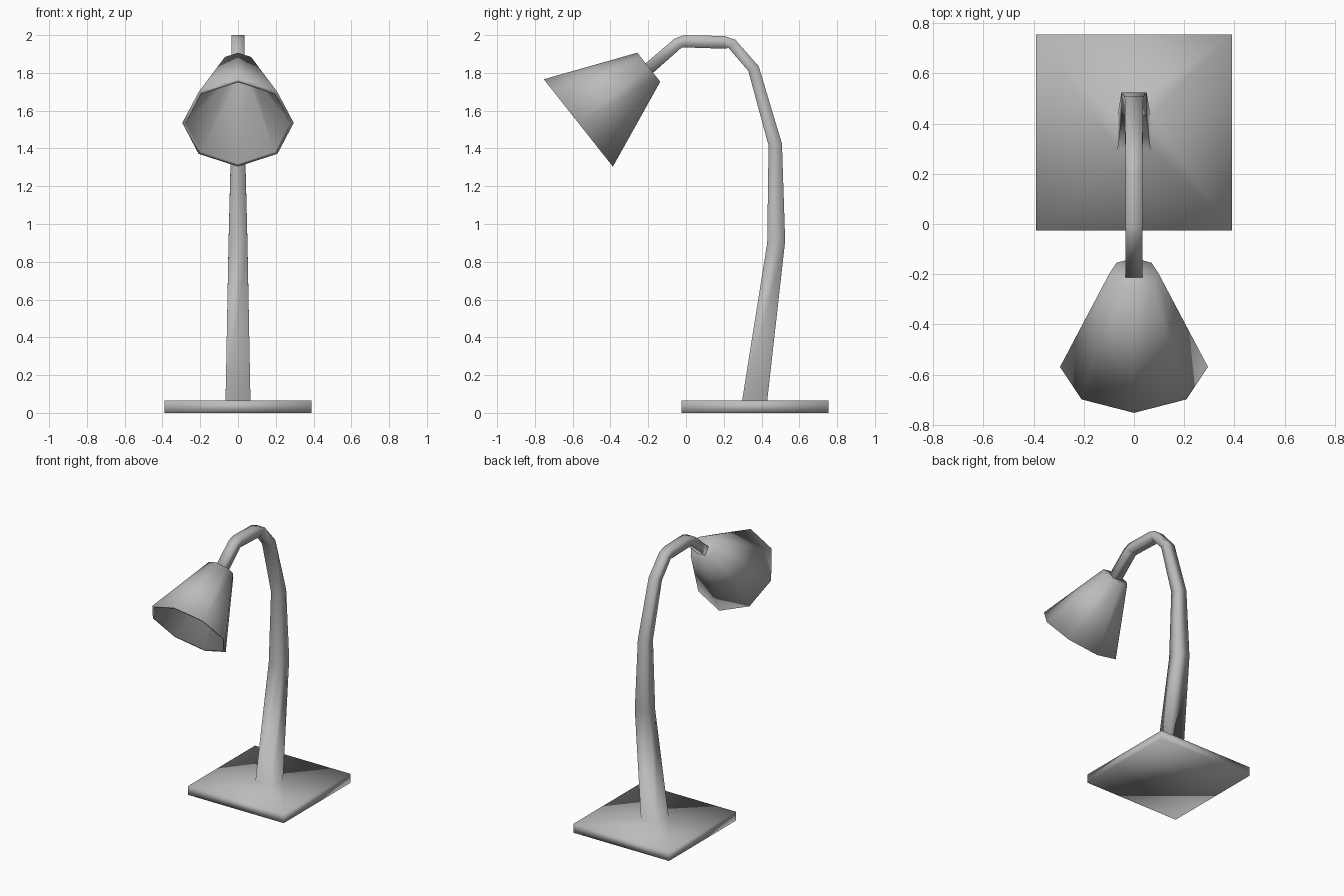
import bpy
import bmesh
from math import sin, cos, pi
from mathutils import Vector

if "Cube" in bpy.data.objects:
    bpy.data.objects.remove(bpy.data.objects["Cube"], do_unlink=True)

grey = bpy.data.materials.new("plain grey")
grey.use_nodes = True
grey.diffuse_color = (0.5, 0.5, 0.5, 1)
grey.node_tree.nodes["Principled BSDF"].inputs["Base Color"].default_value = (0.5, 0.5, 0.5, 1)


def loft(name, rings):
    """Join matching rings of points into one smooth closed skin."""
    bm = bmesh.new()
    loops = [[bm.verts.new(p) for p in ring] for ring in rings]
    for a, b in zip(loops, loops[1:]):
        n = len(a)
        for i in range(n):
            j = (i + 1) % n
            bm.faces.new((a[i], a[j], b[j], b[i]))
    bm.faces.new(loops[0])
    bm.faces.new(loops[-1])
    bmesh.ops.recalc_face_normals(bm, faces=bm.faces[:])
    for f in bm.faces:
        f.smooth = True
    mesh = bpy.data.meshes.new(name)
    bm.to_mesh(mesh)
    bm.free()
    mesh.materials.append(grey)
    obj = bpy.data.objects.new(name, mesh)
    bpy.context.collection.objects.link(obj)
    return obj


def section(w, inner, outer):
    """Four-cornered section between an inner and an outer (y, z) point."""
    return [(-w, *inner), (w, *inner), (w, *outer), (-w, *outer)]


# Square foot whose top runs into the tapered, bent stem
loft("base_and_stem", [
    section(0.39, (-0.025, 0), (0.755, 0)),
    section(0.39, (-0.025, 0.065), (0.755, 0.065)),
    section(0.066, (0.297, 0.065), (0.43, 0.065)),
    section(0.05, (0.43, 0.9), (0.525, 0.91)),
    section(0.037, (0.437, 1.415), (0.508, 1.425)),
    section(0.035, (0.33, 1.81), (0.385, 1.835)),
    section(0.034, (0.225, 1.932), (0.262, 1.975)),
    section(0.034, (0.205, 1.928), (0.205, 1.995)),
    section(0.034, (-0.01, 1.935), (-0.01, 2.0)),
    section(0.034, (-0.022, 1.935), (-0.06, 1.982)),
    section(0.034, (-0.183, 1.793), (-0.223, 1.843)),
])

# Hollow eight-sided shade, tilted down towards the front
mouth = Vector((0, -0.57, 1.535))
axis = Vector((0, 0.784, 0.62))
side = Vector((1, 0, 0))
up = axis.cross(side)


def octagon(depth, radius):
    c = mouth + axis * depth
    return [c + (side * cos(k * pi / 4) + up * sin(k * pi / 4)) * radius for k in range(8)]


loft("lamp_shade", [
    octagon(0.43, 0.075),
    octagon(0, 0.275),
    octagon(0, 0.295),
    octagon(0.4756, 0.098),
])
